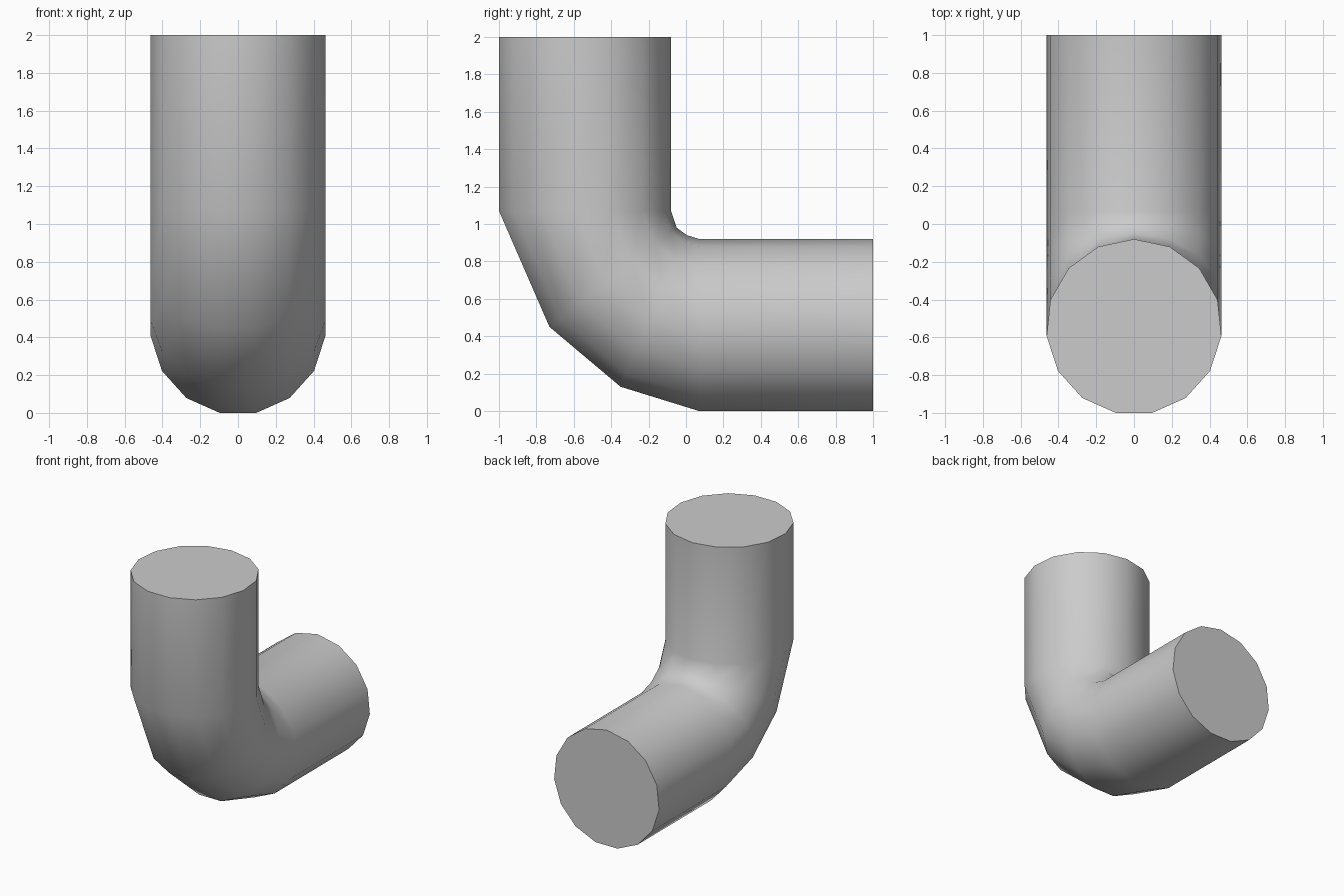
import bpy, bmesh, math
from mathutils import Vector

if "Cube" in bpy.data.objects:
    bpy.data.objects.remove(bpy.data.objects["Cube"])

SIDES = 15
RADIUS = 0.465
SPAN = 1 + math.cos(math.pi / SIDES)   # inner vertex to outer flat, in radii

# Each ring of the elbow: inner (y, z) and outer (y, z) points
RINGS = [
    ((-0.08, 2.00), (-1.00, 2.00)),
    ((-0.08, 1.07), (-1.00, 1.07)),
    ((-0.05, 0.98), (-0.73, 0.45)),
    ((0.005, 0.94), (-0.35, 0.13)),
    ((0.07, 0.92), (0.07, 0.00)),
    ((1.00, 0.92), (1.00, 0.00)),
]


def add_ring(bm, inner, outer):
    a, b = Vector((0, *inner)), Vector((0, *outer))
    verts = []
    for i in range(SIDES):
        t = 2 * math.pi * i / SIDES
        p = a.lerp(b, (1 - math.cos(t)) / SPAN)
        p.x = RADIUS * math.sin(t)
        verts.append(bm.verts.new(p))
    return verts


# Pipe elbow: lofted rings with closed ends
bm = bmesh.new()
rings = [add_ring(bm, *r) for r in RINGS]
for r0, r1 in zip(rings, rings[1:]):
    for i in range(SIDES):
        j = (i + 1) % SIDES
        bm.faces.new((r0[i], r0[j], r1[j], r1[i]))
bm.faces.new(rings[0])
bm.faces.new(rings[-1])
bmesh.ops.recalc_face_normals(bm, faces=bm.faces)

mesh = bpy.data.meshes.new("pipe_elbow")
bm.to_mesh(mesh)
bm.free()
obj = bpy.data.objects.new("pipe_elbow", mesh)
bpy.context.collection.objects.link(obj)

# Smooth walls, crisp end rims
bpy.context.view_layer.objects.active = obj
obj.select_set(True)
bpy.ops.object.shade_smooth_by_angle(angle=math.radians(45))
